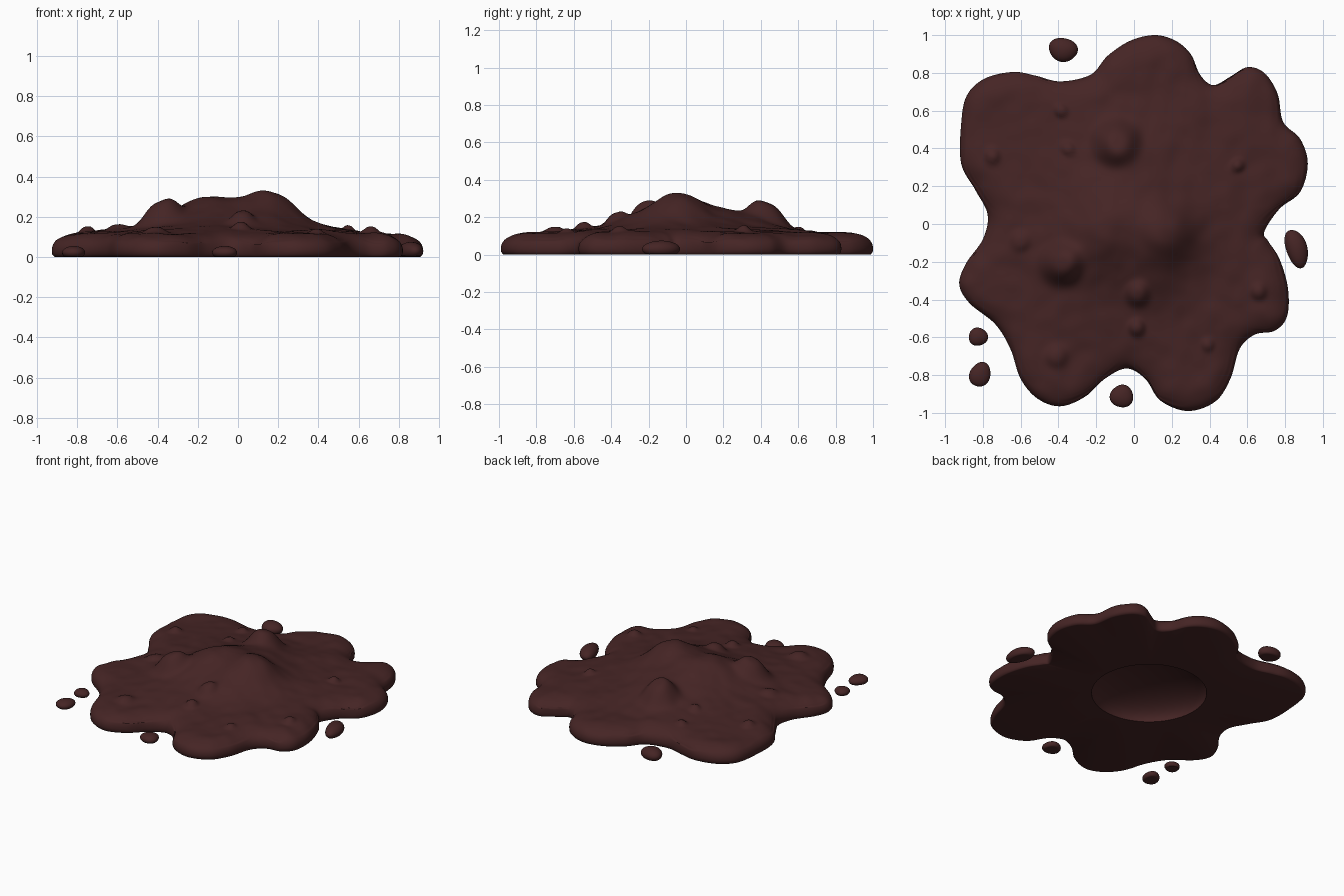
import bpy, bmesh, math
from mathutils import Vector, noise, kdtree

if "Cube" in bpy.data.objects:
    bpy.data.objects.remove(bpy.data.objects["Cube"])

mat = bpy.data.materials.new("dark_mud")
mat.diffuse_color = (0.06, 0.018, 0.018, 1)
mat.use_nodes = True
mat.node_tree.nodes["Principled BSDF"].inputs["Base Color"].default_value = mat.diffuse_color

# Outline of the puddle, counter-clockwise
OUTLINE = [(.69, -.04), (.77, .08), (.88, .17), (.92, .32), (.88, .45), (.79, .54), (.76, .69),
           (.69, .80), (.60, .83), (.51, .78), (.42, .735), (.35, .79), (.30, .90), (.22, .97),
           (.11, 1.0), (-.02, .97), (-.14, .89), (-.23, .79), (-.39, .755), (-.52, .785),
           (-.64, .805), (-.79, .77), (-.885, .68), (-.915, .53), (-.915, .32), (-.84, .18),
           (-.775, .05), (-.80, -.08), (-.89, -.21), (-.925, -.32), (-.87, -.42), (-.735, -.53),
           (-.655, -.66), (-.60, -.82), (-.51, -.925), (-.39, -.965), (-.26, -.915), (-.155, -.82),
           (-.04, -.765), (.06, -.82), (.14, -.935), (.285, -.99), (.43, -.94), (.51, -.82),
           (.56, -.66), (.64, -.585), (.745, -.565), (.81, -.49), (.815, -.34), (.77, -.185), (.71, -.09)]
# Broad mounds: x, y, radius, height
MOUNDS = [(-.04, .0, .52, .085), (.17, -.04, .16, .12), (-.15, -.03, .19, .075),
          (-.20, -.12, .2, .025), (.10, -.22, .15, .03), (-.02, .22, .2, .05)]
# Bubbles on the surface: x, y, radius, height
BUBBLES = [(-.09, .43, .12, .105), (-.38, -.21, .11, .10), (-.385, .6, .037, .022),
           (-.35, .4, .037, .022), (-.75, .36, .042, .03), (.55, .31, .035, .03),
           (.66, -.36, .042, .025), (.02, -.37, .065, .045), (.015, -.55, .045, .03),
           (.39, -.64, .035, .02), (-.41, -.70, .06, .025), (-.6, -.09, .055, .02)]


def smooth_loop(pts, sub):
    """Closed Catmull-Rom curve through the points."""
    out, n = [], len(pts)
    for i in range(n):
        a, b, c, d = (Vector(pts[(i + k) % n]) for k in (-1, 0, 1, 2))
        for j in range(sub):
            t = j / sub
            out.append(.5 * (2 * b + (c - a) * t + (2 * a - 5 * b + 4 * c - d) * t * t
                             + (3 * b - a - 3 * c + d) * t ** 3))
    return out


loop = smooth_loop(OUTLINE, 8)
N = len(loop)
tree = kdtree.KDTree(N)
for i, p in enumerate(loop):
    tree.insert((p.x, p.y, 0), i)
tree.balance()


def height(x, y):
    d = tree.find((x, y, 0))[2]
    u = max(0, 1 - d / .15)
    rim = (1 - u ** 2.3) ** (1 / 2.3)
    z = .03 + .085 * rim
    for mx, my, r, h in MOUNDS:
        z += rim * h * math.exp(-(((x - mx) ** 2 + (y - my) ** 2) / r ** 2) ** 1.2)
    for mx, my, r, h in BUBBLES:
        z += h * math.exp(-(math.hypot(x - mx, y - my) / (r * .9)) ** 3.2)
    return z + rim * (.010 * noise.noise((x * 5, y * 5, 3)) + .006 * noise.noise((x * 11, y * 11, 7)))


def finish(bm, name):
    bmesh.ops.recalc_face_normals(bm, faces=bm.faces)
    me = bpy.data.meshes.new(name)
    bm.to_mesh(me)
    bm.free()
    ob = bpy.data.objects.new(name, me)
    bpy.context.collection.objects.link(ob)
    me.materials.append(mat)
    for p in me.polygons:
        p.use_smooth = True
    bpy.context.view_layer.objects.active = ob
    ob.select_set(True)
    bpy.ops.object.shade_smooth_by_angle(angle=math.radians(45))
    ob.select_set(False)
    return ob


# Puddle: rings from the crest, over the rim, under the base and into the hollow
bm = bmesh.new()
rings = []
RINGS = 70
for k in range(1, RINGS + 1):
    s = math.sin(k / RINGS * math.pi / 2)
    rings.append([bm.verts.new((p.x * s, p.y * s, height(p.x * s, p.y * s))) for p in loop])
for s, z in ((.998, .014), (.988, .002), (.98, 0)):
    rings.append([bm.verts.new((p.x * s, p.y * s, z)) for p in loop])
hollow, R, DEPTH = Vector((-.07, .07)), .375, .15
dirs = [(p - hollow).normalized() for p in loop]
for k in range(14):
    q = math.cos(k / 14 * math.pi / 2)
    z = DEPTH * math.sqrt(max(0, 1 - q * q))
    rings.append([bm.verts.new((hollow.x + d.x * R * q, hollow.y + d.y * R * q, z)) for d in dirs])
for a, b in zip(rings, rings[1:]):
    for i in range(N):
        j = (i + 1) % N
        bm.faces.new((a[i], a[j], b[j], b[i]))
for ring, co in ((rings[0], (0, 0, height(0, 0))), (rings[-1], (*hollow, DEPTH))):
    c = bm.verts.new(co)
    for i in range(N):
        bm.faces.new((c, ring[i], ring[(i + 1) % N]))
finish(bm, "puddle")

# Splashed droplets: x, y, half-width, half-length, height, turn
DROPS = [(-.375, .923, .077, .063, .075, -.2), (.86, -.13, .056, .105, .075, .3),
         (-.825, -.597, .051, .048, .05, 0), (-.815, -.797, .055, .067, .055, -.4),
         (-.065, -.912, .062, .060, .055, 0)]
for n, (x, y, rx, ry, h, turn) in enumerate(DROPS):
    bm = bmesh.new()
    bmesh.ops.create_uvsphere(bm, u_segments=32, v_segments=16, radius=1)
    for v in bm.verts:
        a = math.atan2(v.co.y, v.co.x)
        w = 1 + .04 * math.sin(3 * a + n)
        px, py = v.co.x * rx * w, v.co.y * ry * w
        v.co = (x + px * math.cos(turn) - py * math.sin(turn),
                y + px * math.sin(turn) + py * math.cos(turn),
                max(.003, h * (.4 + .6 * v.co.z)))
    finish(bm, f"droplet_{n + 1}")
